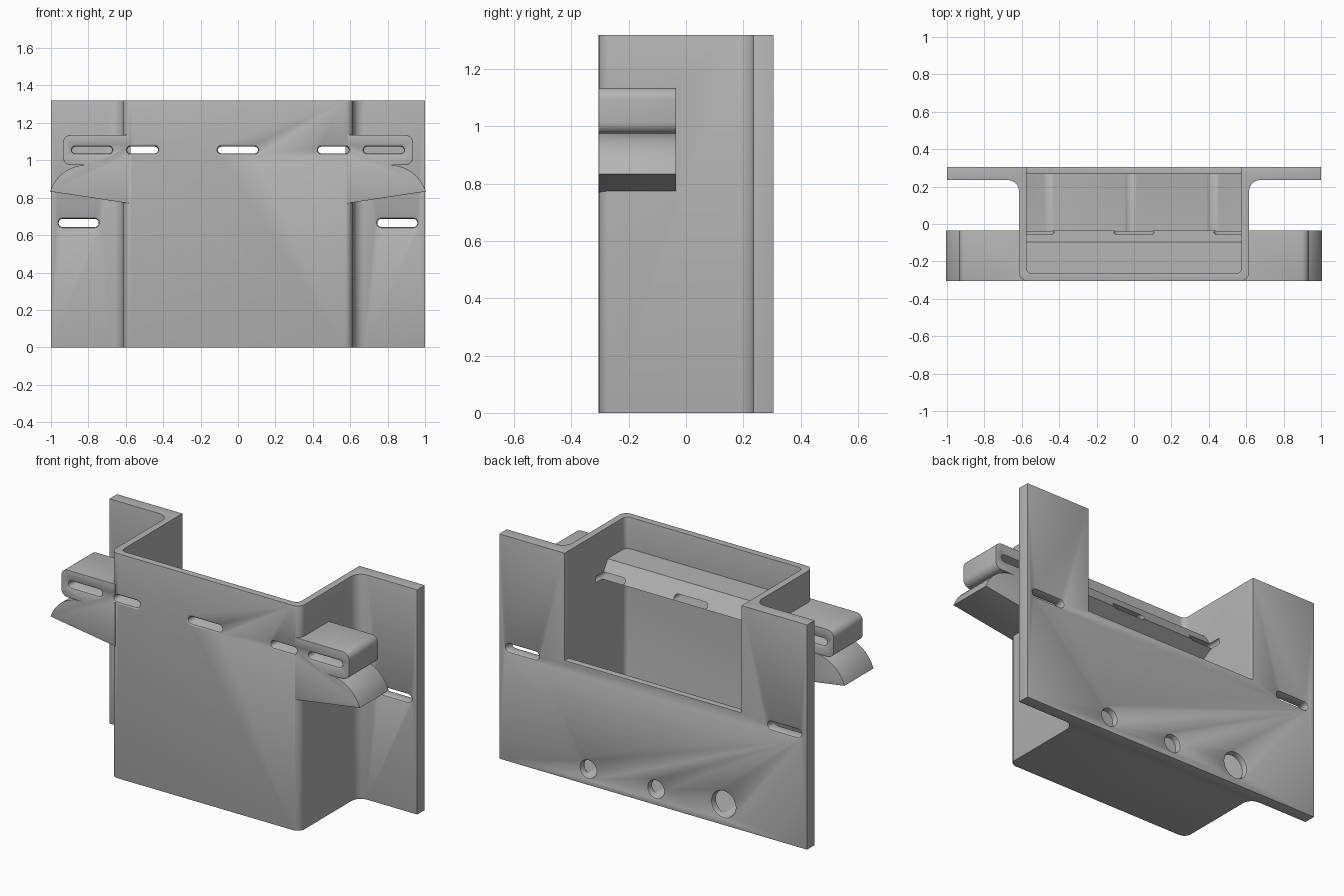
import bpy, bmesh, math
from mathutils import Vector, Matrix

cube = bpy.data.objects.get("Cube")
if cube:
    bpy.data.objects.remove(cube, do_unlink=True)

grey = bpy.data.materials.new("plain_grey")
grey.use_nodes = True
grey.diffuse_color = (0.46, 0.46, 0.46, 1)
grey.node_tree.nodes["Principled BSDF"].inputs["Base Color"].default_value = grey.diffuse_color


def rounded(points, steps=6):
    """Turn (u, v, radius) corners into an outline with filleted corners."""
    out = []
    for i, (u, v, r) in enumerate(points):
        p = Vector((u, v))
        if not r:
            out.append(p)
            continue
        a = (Vector(points[i - 1][:2]) - p).normalized()
        b = (Vector(points[(i + 1) % len(points)][:2]) - p).normalized()
        half = a.angle(b) / 2
        centre = p + (a + b).normalized() * r / math.sin(half)
        start = p + a * r / math.tan(half) - centre
        end = p + b * r / math.tan(half) - centre
        turn = start.angle_signed(end)
        out += [centre + Matrix.Rotation(-turn * k / steps, 2) @ start
                for k in range(steps + 1)]
    return out


def loft(name, sections):
    """Skin a list of equal-length 3D outlines and close both ends."""
    bm = bmesh.new()
    rings = [[bm.verts.new(p) for p in s] for s in sections]
    n = len(rings[0])
    for lo, hi in zip(rings, rings[1:]):
        for i in range(n):
            j = (i + 1) % n
            bm.faces.new((lo[i], lo[j], hi[j], hi[i]))
    bm.faces.new(rings[0][::-1])
    bm.faces.new(rings[-1])
    bmesh.ops.recalc_face_normals(bm, faces=bm.faces[:])
    mesh = bpy.data.meshes.new(name)
    bm.to_mesh(mesh)
    bm.free()
    mesh.materials.append(grey)
    obj = bpy.data.objects.new(name, mesh)
    bpy.context.collection.objects.link(obj)
    return obj


def block(name, x0, x1, y0, y1, z0, z1):
    base = [(x0, y0), (x1, y0), (x1, y1), (x0, y1)]
    return loft(name, [[(x, y, z) for x, y in base] for z in (z0, z1)])


def apply(obj, mod):
    bpy.context.view_layer.objects.active = obj
    bpy.ops.object.modifier_apply(modifier=mod.name)


def combine(obj, other, operation):
    other.hide_render = True
    mod = obj.modifiers.new("combine", 'BOOLEAN')
    mod.operation = operation
    mod.solver = 'EXACT'
    mod.object = other
    apply(obj, mod)
    bpy.data.objects.remove(other, do_unlink=True)


def slot(x, z, width, radius, sections, steps=8):
    """Stadium-shaped cutter along y; sections are (y, extra radius)."""
    reach = max(width / 2 - radius, 0)
    rings = []
    for y, grow in sections:
        ring = []
        for side, first in ((1, -math.pi / 2), (-1, math.pi / 2)):
            for k in range(steps + 1 if reach else steps):
                a = first + math.pi * k / steps
                ring.append((x + side * reach + (radius + grow) * math.cos(a), y,
                             z + (radius + grow) * math.sin(a)))
        rings.append(ring)
    return loft("slot_cutter", rings)


def rim(y, inward):
    """Softened mouth of a cut at a face; inward is the direction into the part."""
    return [(y - inward * 0.01, 0.013), (y, 0.012),
            (y + inward * 0.004, 0.004), (y + inward * 0.012, 0)]


# Housing with side flanges
half = [(0.615, -0.305, 0.045), (0.615, 0.235, 0.06), (1, 0.235, 0), (1, 0.305, 0)]
outline = half + [(-x, y, r) for x, y, r in reversed(half)]
outline = rounded(outline)
body = loft("wall_holder", [[(p.x, p.y, z) for p in outline] for z in (0, 1.32)])

# Pocket and open upper back
pocket = rounded([(-0.575, -0.265, 0.03), (0.575, -0.265, 0.03),
                  (0.575, 0.267, 0), (-0.575, 0.267, 0)])
combine(body, loft("pocket_cutter", [[(p.x, p.y, z) for p in pocket] for z in (0.05, 1.5)]),
        'DIFFERENCE')
combine(body, block("back_opening_cutter", -0.575, 0.575, 0.2, 0.5, 0.69, 1.5), 'DIFFERENCE')

# Soft edges
soften = body.modifiers.new("soft_edges", 'BEVEL')
soften.width = 0.013
soften.segments = 3
soften.limit_method = 'ANGLE'
soften.angle_limit = math.radians(40)
apply(body, soften)

# Ledge across the inside of the front wall
ledge = [(-0.285, 1.135), (-0.095, 1.135), (-0.035, 1.04), (-0.285, 0.90)]
combine(body, loft("inner_ledge", [[(x, y, z) for y, z in ledge] for x in (-0.59, 0.59)]),
        'UNION')

# Side arms with curved gussets
curve = [(0.81 + 0.205 * math.cos(a), 0.77 + 0.205 * math.sin(a))
         for a in (math.pi / 2 * k / 10 for k in range(11))]
inner = 0.585
for side in (1, -1):
    arm_top = rounded([(inner, 1.135, 0), (inner, 0.975, 0),
                       (0.935, 0.975, 0.04), (0.935, 1.135, 0.04)])
    lower = [(inner, 0.77)] + [(max(x, inner), z) for x, z in curve if x < 1.01]
    profile = [(inner, 1.135)] + lower + [(p.x, p.y) for p in arm_top[2:]]
    arm = loft("side_arm", [[(side * x, y, z) for x, z in profile] for y in (-0.305, -0.035)])
    bm = bmesh.new()
    bm.from_mesh(arm.data)
    edges = [e for e in bm.edges
             if abs(e.verts[0].co.y - e.verts[1].co.y) < 0.001
             and max(abs(v.co.x) for v in e.verts) > inner + 0.04
             and min(abs(v.co.x) for v in e.verts) > inner - 0.001]
    bmesh.ops.bevel(bm, geom=edges, offset=0.012, segments=3, profile=0.5,
                    affect='EDGES', clamp_overlap=True)
    bm.to_mesh(arm.data)
    bm.free()
    combine(body, arm, 'UNION')

# Long slots through front wall, arms and flanges
front = rim(-0.305, 1)
through = front + [(0.02, 0)]
arm_cut = front + rim(-0.035, -1)[::-1]
flange_cut = rim(0.235, 1) + rim(0.305, -1)[::-1]
combine(body, slot(0, 1.055, 0.215, 0.018, through), 'DIFFERENCE')
for side in (1, -1):
    combine(body, slot(side * 0.51, 1.055, 0.165, 0.018, through), 'DIFFERENCE')
    combine(body, slot(side * 0.78, 1.055, 0.215, 0.018, arm_cut), 'DIFFERENCE')
    combine(body, slot(side * 0.852, 0.665, 0.215, 0.022, flange_cut), 'DIFFERENCE')

# Round cable holes low in the back
for x, z, radius in ((0.423, 0.09, 0.05), (-0.016, 0.09, 0.05), (-0.456, 0.12, 0.075)):
    combine(body, slot(x, z, 0, radius, [(-0.2, 0)] + rim(0.305, -1)[::-1], 14), 'DIFFERENCE')

# Smooth the fillets, keep the sharp edges
body.data.materials.clear()
body.data.materials.append(grey)
for poly in body.data.polygons:
    poly.material_index = 0
bpy.ops.object.select_all(action='DESELECT')
body.select_set(True)
bpy.context.view_layer.objects.active = body
bpy.ops.object.shade_smooth_by_angle(angle=math.radians(30))
